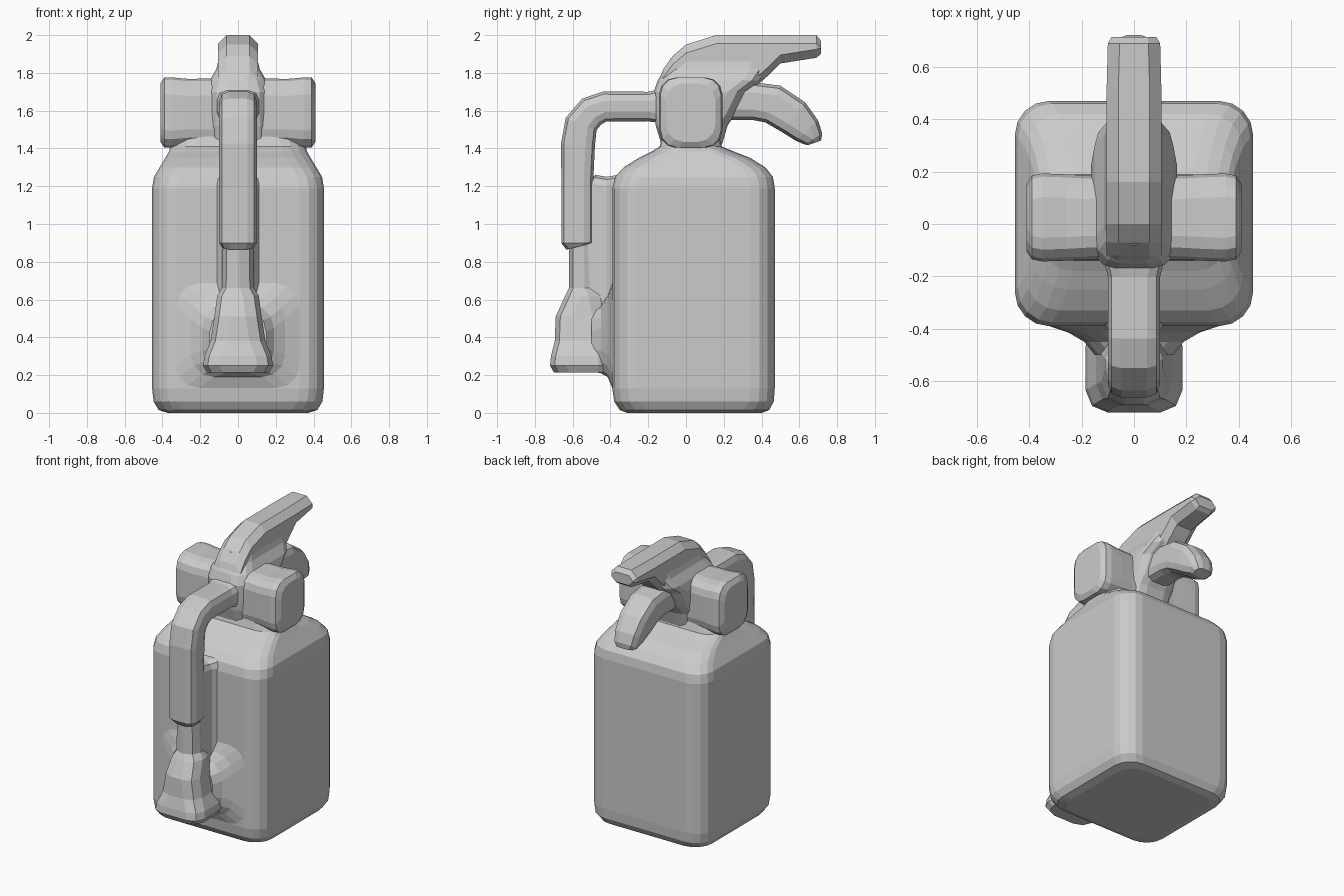
import bpy, bmesh, math
from mathutils import Vector

X, Y, Z = Vector((1, 0, 0)), Vector((0, 1, 0)), Vector((0, 0, 1))

grey = bpy.data.materials.new("light_grey")
grey.diffuse_color = (0.6, 0.6, 0.6, 1)


def rounded_rect(a, b, r, seg):
    """Corner-rounded rectangle with half sizes a and b."""
    r = min(r, a * 0.95, b * 0.95)
    pts = []
    for k, (sx, sy) in enumerate([(1, 1), (-1, 1), (-1, -1), (1, -1)]):
        for i in range(seg + 1):
            t = math.pi / 2 * (k + i / seg)
            pts.append((sx * (a - r) + r * math.cos(t), sy * (b - r) + r * math.sin(t)))
    return pts


def loft(name, stations, r, seg):
    """Skin rounded rectangles; station = centre, u axis, v axis, half u, half v."""
    bm = bmesh.new()
    rings = []
    for c, u, v, a, b in stations:
        rings.append([bm.verts.new(Vector(c) + u * p + v * q)
                      for p, q in rounded_rect(a, b, r, seg)])
    n = len(rings[0])
    for lo, hi in zip(rings, rings[1:]):
        for i in range(n):
            j = (i + 1) % n
            bm.faces.new((lo[i], lo[j], hi[j], hi[i]))
    bm.faces.new(rings[0][::-1])
    bm.faces.new(rings[-1])
    bmesh.ops.recalc_face_normals(bm, faces=bm.faces)
    mesh = bpy.data.meshes.new(name)
    bm.to_mesh(mesh)
    bm.free()
    mesh.materials.append(grey)
    obj = bpy.data.objects.new(name, mesh)
    bpy.context.collection.objects.link(obj)
    return obj


def upright(name, rows, r, seg):
    """Vertical loft; row = z, half width, y min, y max."""
    return loft(name, [((0, (y0 + y1) / 2, z), X, Y, a, (y1 - y0) / 2)
                       for z, a, y0, y1 in rows], r, seg)


def lengthwise(name, rows, r, seg):
    """Loft along y; row = y, half width, z min, z max."""
    return loft(name, [((0, y, (z0 + z1) / 2), X, Z, a, (z1 - z0) / 2)
                       for y, a, z0, z1 in rows], r, seg)


def tube(name, rows, r, seg):
    """Bent tube in the yz plane; row = y, z, half width, half thickness."""
    pts = [Vector((0, y, z)) for y, z, _, _ in rows]
    st = []
    for i, (_, _, a, b) in enumerate(rows):
        t = (pts[min(i + 1, len(pts) - 1)] - pts[max(i - 1, 0)]).normalized()
        st.append((pts[i], X, t.cross(X), a, b))
    return loft(name, st, r, seg)


# Tank with rounded corners and sloping shoulders
upright("tank", [
    (0.0, 0.37, -0.31, 0.40), (0.015, 0.42, -0.35, 0.44), (0.06, 0.447, -0.38, 0.465),
    (0.13, 0.455, -0.39, 0.47), (1.19, 0.455, -0.39, 0.47), (1.25, 0.445, -0.375, 0.46),
    (1.30, 0.415, -0.33, 0.42), (1.35, 0.385, -0.25, 0.34), (1.385, 0.365, -0.18, 0.25),
    (1.41, 0.36, -0.14, 0.19), (1.48, 0.34, -0.12, 0.17)], 0.13, 4)

# Cross valve block with a rounded knob at each end
half = [(0.41, 0.13, 0.155), (0.39, 0.16, 0.185), (0.35, 0.168, 0.186),
        (0.26, 0.165, 0.178), (0.17, 0.16, 0.18)]
ends = [(-x, a, b) for x, a, b in half] + half[::-1]
loft("valve_knobs", [((x, 0.025, 1.59), Y, Z, a, b) for x, a, b in ends], 0.09, 3)

# Central hub between the knobs and the levers
upright("valve_hub", [
    (1.42, 0.17, -0.13, 0.19), (1.52, 0.17, -0.16, 0.22), (1.58, 0.165, -0.17, 0.26),
    (1.70, 0.165, -0.17, 0.32), (1.76, 0.15, -0.15, 0.40), (1.82, 0.115, -0.11, 0.44),
    (1.88, 0.10, -0.08, 0.44)], 0.1, 3)

# Upper squeeze lever
lengthwise("upper_lever", [
    (-0.16, 0.10, 1.60, 1.72), (-0.12, 0.105, 1.60, 1.82), (-0.07, 0.105, 1.60, 1.89),
    (0.0, 0.105, 1.60, 1.95), (0.16, 0.105, 1.64, 2.0), (0.34, 0.105, 1.70, 2.0),
    (0.45, 0.105, 1.80, 2.0), (0.50, 0.105, 1.85, 2.0), (0.69, 0.10, 1.88, 2.0),
    (0.715, 0.085, 1.90, 1.97)], 0.045, 1)

# Lower carrying handle
tube("lower_handle", [
    (0.10, 1.65, 0.10, 0.10), (0.36, 1.65, 0.10, 0.10), (0.46, 1.635, 0.10, 0.105),
    (0.57, 1.565, 0.098, 0.10), (0.64, 1.495, 0.09, 0.08), (0.675, 1.45, 0.08, 0.055),
    (0.682, 1.43, 0.06, 0.035)], 0.055, 2)

# Hose arching from the valve down the front
tube("hose", [
    (-0.08, 1.625, 0.13, 0.10), (-0.20, 1.622, 0.10, 0.078), (-0.43, 1.622, 0.10, 0.08),
    (-0.50, 1.595, 0.10, 0.085), (-0.555, 1.53, 0.10, 0.088), (-0.572, 1.42, 0.10, 0.09),
    (-0.575, 1.25, 0.10, 0.085), (-0.575, 0.90, 0.10, 0.085),
    (-0.57, 0.88, 0.085, 0.065)], 0.05, 2)

# Flared discharge horn
upright("horn", [
    (0.90, 0.08, -0.62, -0.47), (0.66, 0.085, -0.62, -0.46), (0.62, 0.11, -0.64, -0.43),
    (0.51, 0.125, -0.69, -0.41), (0.38, 0.145, -0.695, -0.39), (0.30, 0.178, -0.715, -0.38),
    (0.25, 0.185, -0.72, -0.38), (0.215, 0.165, -0.70, -0.38)], 0.085, 2)

# Rib and flared foot joining hose and horn to the tank
lengthwise("hose_rib", [
    (-0.53, 0.07, 0.55, 1.22), (-0.48, 0.08, 0.5, 1.26),
    (-0.42, 0.09, 0.5, 1.25), (-0.36, 0.13, 0.5, 1.26)], 0.05, 2)
lengthwise("horn_foot", [
    (-0.50, 0.15, 0.22, 0.55), (-0.45, 0.19, 0.21, 0.57), (-0.415, 0.25, 0.19, 0.62),
    (-0.385, 0.34, 0.12, 0.70), (-0.36, 0.38, 0.08, 0.74)], 0.12, 3)
